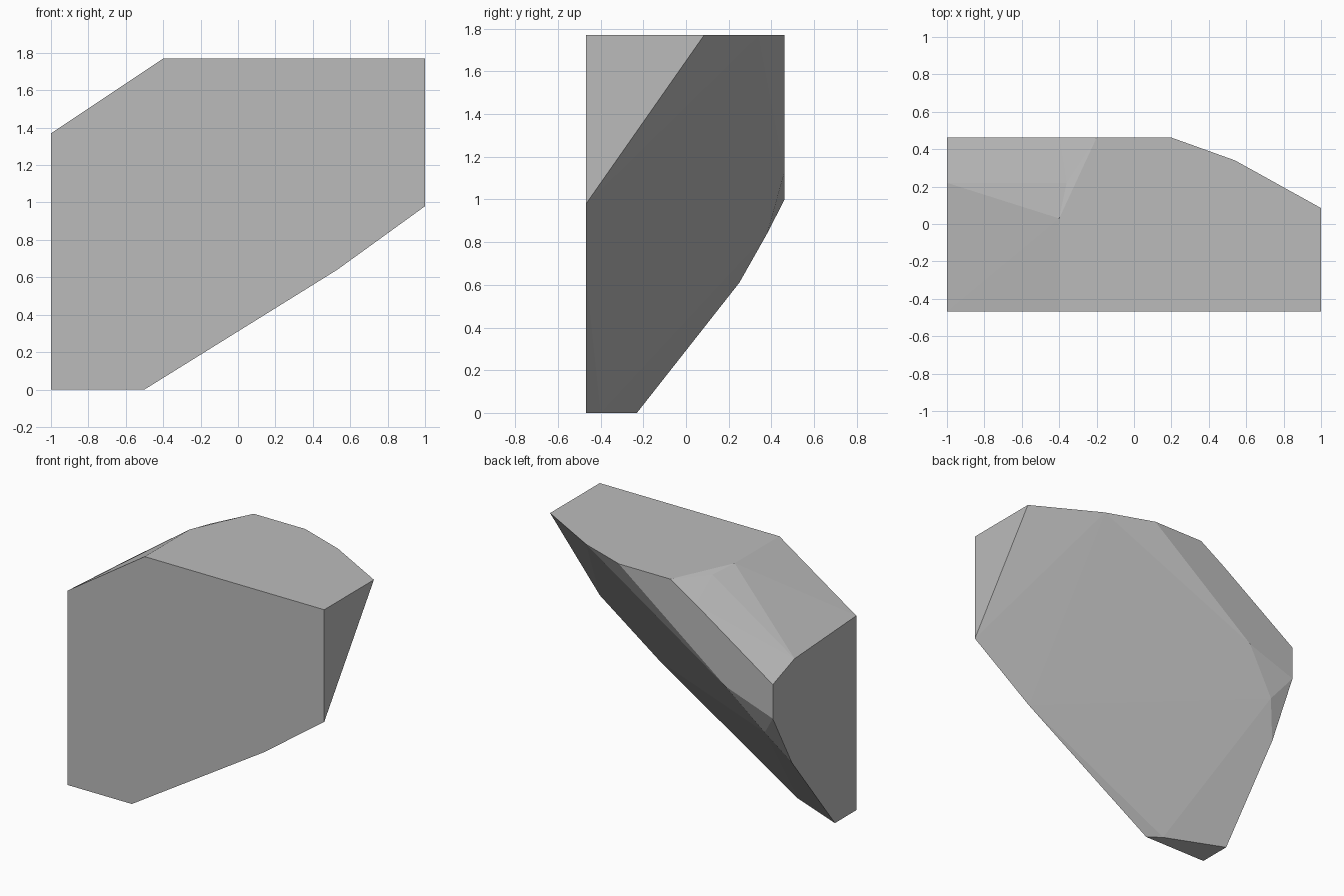
import bpy, bmesh

if "Cube" in bpy.data.objects:
    bpy.data.objects.remove(bpy.data.objects["Cube"])

FRONT, BACK, TOP = -0.468, 0.462, 1.77

# Flat front face outline (x, z)
front = [(-1, 0), (-0.5, 0), (0.53, 0.64), (1, 0.98), (1, TOP), (-0.4, TOP), (-1, 1.37)]
# Flat left side outline (y, z)
left = [(-0.23, 0), (0.25, 0.61), (BACK, 1.0), (BACK, 1.24), (0.22, 1.33)]
# Flat top outline (x, y)
top = [(1, 0.085), (0.54, 0.34), (0.2, BACK), (-0.2, BACK), (-0.4, 0.03)]
# Chipped corners on the sloped and back faces
chips = [(-0.36, 0.22, 1.752), (-0.4, BACK, 1.645), (-0.63, BACK, 1.13),
         (-0.88, 0.38, 0.84), (0.08, 0.43, 1.61), (-0.59, -0.40, 0)]

points = ([(x, FRONT, z) for x, z in front] + [(-1, y, z) for y, z in left]
          + [(x, y, TOP) for x, y in top] + chips)

# Wrap the outlines in a faceted stone skin
bm = bmesh.new()
for p in points:
    bm.verts.new(p)
res = bmesh.ops.convex_hull(bm, input=bm.verts[:])
loose = [v for v in bm.verts if not v.link_faces]
bmesh.ops.delete(bm, geom=loose, context='VERTS')
bmesh.ops.dissolve_limit(bm, angle_limit=0.01, verts=bm.verts[:], edges=bm.edges[:])
bmesh.ops.recalc_face_normals(bm, faces=bm.faces[:])

mesh = bpy.data.meshes.new("rock_chunk")
bm.to_mesh(mesh)
bm.free()
rock = bpy.data.objects.new("rock_chunk", mesh)
bpy.context.collection.objects.link(rock)

# Plain grey stone
stone = bpy.data.materials.new("grey_stone")
stone.diffuse_color = (0.5, 0.5, 0.5, 1)
stone.use_nodes = True
stone.node_tree.nodes["Principled BSDF"].inputs["Base Color"].default_value = stone.diffuse_color
mesh.materials.append(stone)
